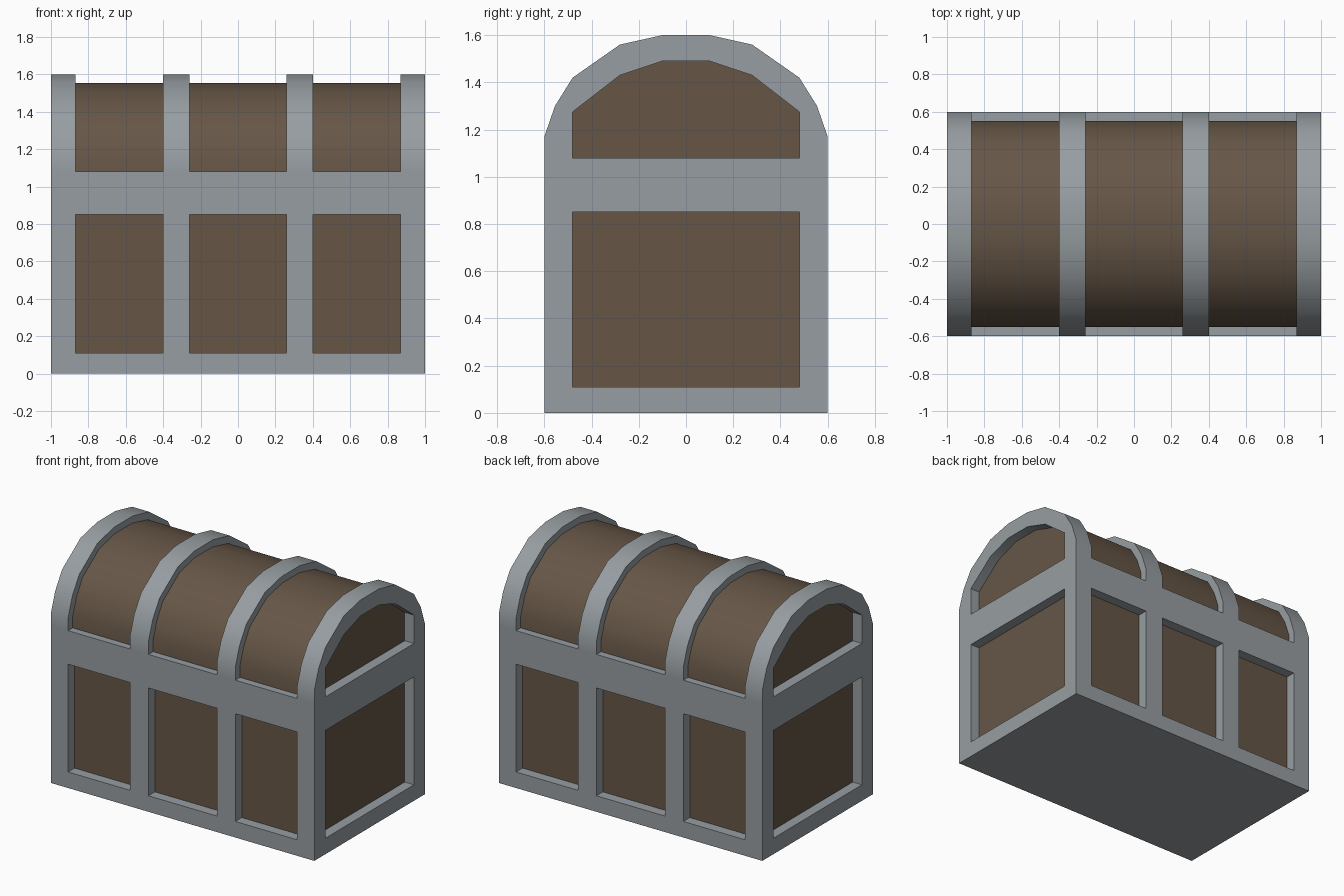
import bpy
import bmesh
import math

cube = bpy.data.objects.get("Cube")
if cube:
    bpy.data.objects.remove(cube, do_unlink=True)


def material(name, rgb):
    m = bpy.data.materials.new(name)
    m.use_nodes = True
    m.diffuse_color = (*rgb, 1)
    bsdf = m.node_tree.nodes["Principled BSDF"]
    bsdf.inputs["Base Color"].default_value = (*rgb, 1)
    bsdf.inputs["Roughness"].default_value = 0.8
    return m


METAL = material("grey metal", (0.31, 0.34, 0.36))
WOOD = material("brown wood", (0.133, 0.093, 0.062))


def extrude(name, outline, x0, x1, mat):
    """Extrude a closed (y, z) outline along x."""
    bm = bmesh.new()
    face = bm.faces.new([bm.verts.new((x0, y, z)) for y, z in outline])
    new = bmesh.ops.extrude_face_region(bm, geom=[face])["geom"]
    moved = [v for v in new if isinstance(v, bmesh.types.BMVert)]
    bmesh.ops.translate(bm, verts=moved, vec=(x1 - x0, 0, 0))
    bmesh.ops.recalc_face_normals(bm, faces=bm.faces)
    mesh = bpy.data.meshes.new(name)
    bm.to_mesh(mesh)
    bm.free()
    mesh.materials.append(mat)
    ob = bpy.data.objects.new(name, mesh)
    bpy.context.collection.objects.link(ob)
    bpy.ops.object.select_all(action="DESELECT")
    ob.select_set(True)
    bpy.context.view_layer.objects.active = ob
    bpy.ops.object.shade_smooth_by_angle(angle=math.radians(30))
    return ob


def box(name, x0, x1, y0, y1, z0, z1, mat):
    return extrude(name, [(y0, z0), (y1, z0), (y1, z1), (y0, z1)], x0, x1, mat)


def mirrored(half):
    """Complete a right-hand (y, z) half path with its left-hand mirror."""
    return half + [(-y, z) for y, z in reversed(half)]


# Heights of the metal bands and half profiles of the lid
BASE, BELT_LOW, BELT_HIGH = 0.11, 0.85, 1.08
outer = [(0.6, BELT_HIGH), (0.6, 1.17), (0.555, 1.30), (0.48, 1.42), (0.28, 1.56), (0.10, 1.60)]
inner = [(0.48, BELT_HIGH), (0.48, 1.275), (0.28, 1.43), (0.10, 1.49)]
lid = [(0.55, 1.0), (0.55, 1.16), (0.51, 1.275), (0.445, 1.385), (0.265, 1.512), (0.095, 1.553)]

# Recessed wooden body and lid
box("wooden_body", -0.93, 0.93, -0.53, 0.53, 0.05, 1.0, WOOD)
extrude("wooden_lid", mirrored(lid), -0.93, 0.93, WOOD)

# Metal base and belt running all round
box("metal_base", -1, 1, -0.6, 0.6, 0, BASE, METAL)
box("metal_belt", -1, 1, -0.6, 0.6, BELT_LOW, BELT_HIGH, METAL)

# Upright posts on the front and back, with a lid arch above each pair
arch = mirrored(outer) + mirrored(inner)[::-1]
for i, (x0, x1) in enumerate([(-1, -0.87), (-0.40, -0.26), (0.26, 0.40), (0.87, 1)], 1):
    box(f"front_post_{i}", x0, x1, -0.6, -0.48, BASE, BELT_LOW, METAL)
    box(f"back_post_{i}", x0, x1, 0.48, 0.6, BASE, BELT_LOW, METAL)
    extrude(f"lid_arch_{i}", arch, x0, x1, METAL)
